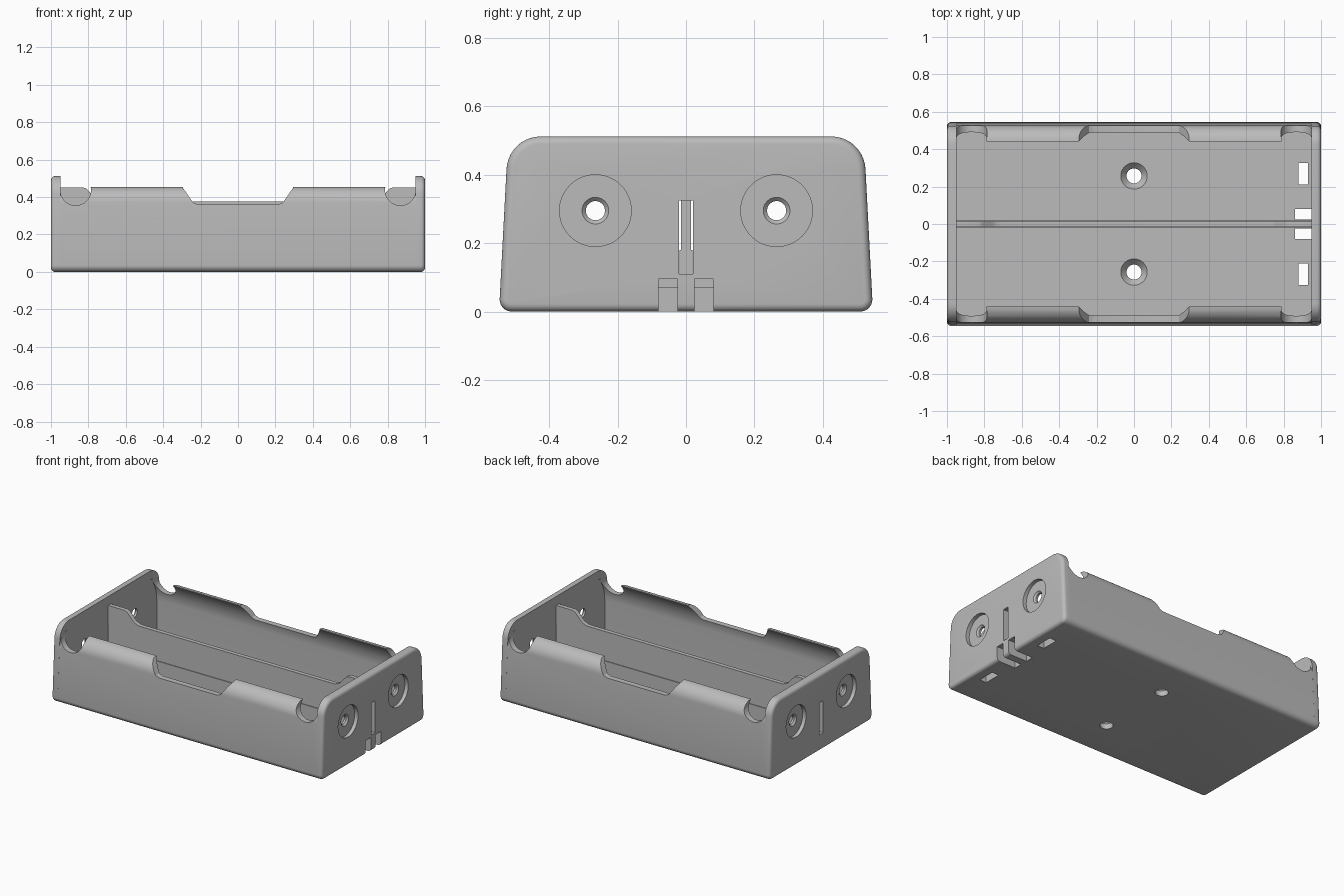
import bpy, bmesh
from math import sin, cos, radians, pi
from mathutils import Matrix

cube = bpy.data.objects.get("Cube")
if cube:
    bpy.data.objects.remove(cube, do_unlink=True)

grey = bpy.data.materials.new("light_grey_plastic")
grey.use_nodes = True
grey.diffuse_color = (0.5, 0.5, 0.5, 1)
grey.node_tree.nodes["Principled BSDF"].inputs["Base Color"].default_value = (0.5, 0.5, 0.5, 1)


def arc(cx, cz, r, start, end, n=10):
    angles = [radians(start + (end - start) * i / n) for i in range(n + 1)]
    return [(cx + r * cos(a), cz + r * sin(a)) for a in angles]


def mirrored(half):
    return half + [(-u, v) for u, v in reversed(half)]


def make_object(name, bm):
    bmesh.ops.recalc_face_normals(bm, faces=bm.faces)
    mesh = bpy.data.meshes.new(name)
    bm.to_mesh(mesh)
    bm.free()
    mesh.materials.append(grey)
    obj = bpy.data.objects.new(name, mesh)
    bpy.context.collection.objects.link(obj)
    return obj


def prism(name, outline, axis, lo, hi, rim=0):
    """Extrude an outline along x (points y, z) or y (points x, z)."""
    def place(u, v, t):
        return (t, u, v) if axis == "x" else (u, t, v)
    bm = bmesh.new()
    face = bm.faces.new([bm.verts.new(place(u, v, hi)) for u, v in outline])
    rim_edges = list(face.edges)
    low = [bm.verts.new(place(u, v, lo)) for u, v in outline]
    top = list(face.verts)
    bm.faces.new(low[::-1])
    for i in range(len(low)):
        j = (i + 1) % len(low)
        bm.faces.new((top[i], low[i], low[j], top[j]))
    bmesh.ops.recalc_face_normals(bm, faces=bm.faces)
    if rim:
        bmesh.ops.bevel(bm, geom=rim_edges, offset=rim, segments=5,
                        profile=0.5, affect="EDGES")
    return make_object(name, bm)


def box(name, x0, x1, y0, y1, z0, z1):
    return prism(name, [(y0, z0), (y1, z0), (y1, z1), (y0, z1)], "x", x0, x1)


def cone(name, center, r1, r2, depth, axis):
    """Cylinder or cone centred on a point; r2 is at the positive end of the axis."""
    turn = {"x": Matrix.Rotation(pi / 2, 4, "Y"),
            "y": Matrix.Rotation(-pi / 2, 4, "X"), "z": Matrix()}[axis]
    bm = bmesh.new()
    bmesh.ops.create_cone(bm, cap_ends=True, segments=48, radius1=r1, radius2=r2,
                          depth=depth, matrix=Matrix.Translation(center) @ turn)
    return make_object(name, bm)


def cut(obj, cutters):
    for cutter in cutters:
        mod = obj.modifiers.new("cut", "BOOLEAN")
        mod.operation = "DIFFERENCE"
        mod.solver = "EXACT"
        mod.object = cutter
    graph = bpy.context.evaluated_depsgraph_get()
    graph.update()
    mesh = bpy.data.meshes.new_from_object(obj.evaluated_get(graph))
    obj.modifiers.clear()
    obj.data = mesh
    for cutter in cutters:
        bpy.data.objects.remove(cutter, do_unlink=True)


def wire_channels():
    return [box("channel_cutter", 0.86, 1.1, *sorted((s * 0.025, s * 0.08)), -0.1, 0.095)
            for s in (-1, 1)]


# Tray: floor and side walls that curl inwards to a thin lip
bottom_corner = arc(0.51, 0.035, 0.035, -90, 0, 6)
tray_half = (bottom_corner + arc(0.437, 0.365, 0.09, 0, 88)
             + arc(0.265, 0.295, 0.234, 41.5, 0) + [(0.499, 0.07)])
tray = prism("tray", mirrored(tray_half), "x", -0.95, 0.95)

# Finger opening in the middle of both walls, and round openings at the ends
opening = mirrored([(0.215, 0.36), (0.24, 0.37), (0.295, 0.45), (0.305, 0.6)])
tray_cutters = [prism("opening_cutter", opening, "y", -1, 1)]
for s in (-1, 1):
    tray_cutters.append(cone("round_cutter", (s * 0.868, 0, 0.437), 0.082, 0.082, 2, "y"))
    # Countersunk screw holes and contact slots in the floor
    y = s * 0.257
    tray_cutters.append(cone("screw_cutter", (0, y, 0), 0.04, 0.04, 0.5, "z"))
    tray_cutters.append(cone("sink_cutter", (0, y, 0.055), 0.04, 0.075, 0.04, "z"))
    tray_cutters.append(box("slot_cutter", 0.88, 0.93,
                            *sorted((s * 0.21, s * 0.325)), -0.1, 0.2))
cut(tray, tray_cutters + wire_channels())

# End plates with round recesses, contact holes and a centre slot
plate_half = bottom_corner + arc(0.425, 0.412, 0.1, 3, 90)
plates = []
for side in (1, -1):
    name = "left_end_plate" if side > 0 else "right_end_plate"
    plate = prism(name, mirrored(plate_half), "x", 0.95, 1.0, rim=0.022)
    cutters = [box("slot_cutter", 0.9, 1.1, -0.021, 0.021, 0.11, 0.325)]
    for s in (-1, 1):
        y = s * 0.265
        cutters.append(cone("recess_cutter", (1.025, y, 0.295), 0.105, 0.105, 0.1, "x"))
        cutters.append(cone("sink_cutter", (0.9725, y, 0.295), 0.028, 0.045, 0.017, "x"))
        cutters.append(cone("hole_cutter", (1, y, 0.295), 0.028, 0.028, 0.3, "x"))
    if side > 0:
        cutters += wire_channels()
    cut(plate, cutters)
    if side < 0:
        plate.data.transform(Matrix.Rotation(pi, 4, "Z"))
    plates.append(plate)

# Divider between the two bays, raised at both ends, on a slightly wider rib
divider_half = [(0.95, 0.06), (0.95, 0.452), (0.83, 0.452), (0.81, 0.445),
                (0.76, 0.39), (0.73, 0.377), (0.7, 0.375)]
divider = prism("divider", mirrored(divider_half), "y", -0.014, 0.014)
rib = box("divider_rib", -0.95, 0.95, -0.019, 0.019, 0.06, 0.18)

# Smooth the rounded surfaces and keep the crisp edges
bpy.ops.object.select_all(action="DESELECT")
for obj in [tray, divider, rib] + plates:
    obj.select_set(True)
    bpy.context.view_layer.objects.active = obj
bpy.ops.object.shade_smooth_by_angle(angle=radians(30))
